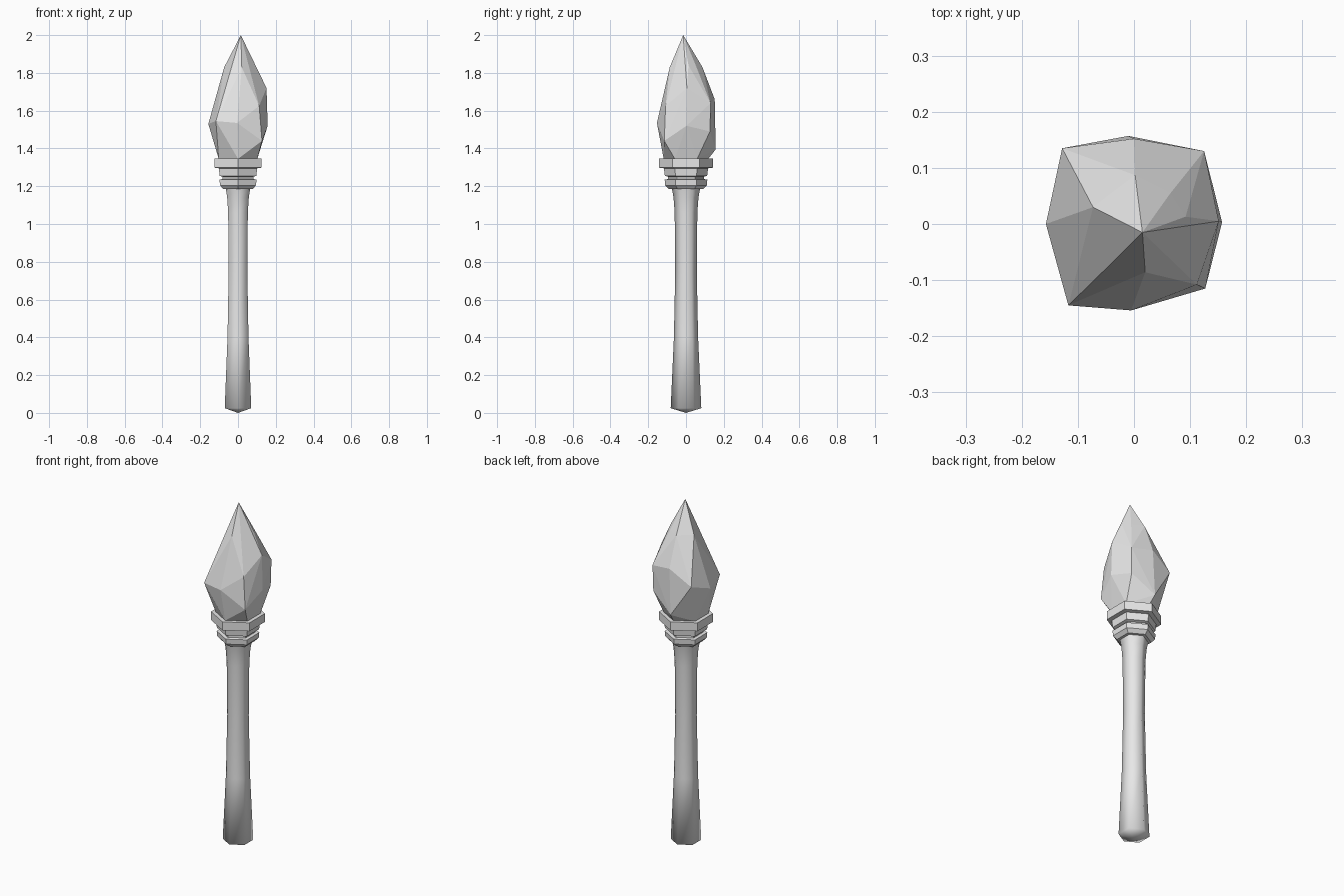
import bpy, bmesh, math

cube = bpy.data.objects.get("Cube")
if cube:
    bpy.data.objects.remove(cube, do_unlink=True)

grey = bpy.data.materials.new("plain_grey")
grey.use_nodes = True
grey.diffuse_color = (0.8, 0.8, 0.8, 1)
grey.node_tree.nodes["Principled BSDF"].inputs["Base Color"].default_value = (0.8, 0.8, 0.8, 1)

SIDES = 6


def finish(name, bm, smooth=False):
    bmesh.ops.recalc_face_normals(bm, faces=bm.faces)
    for face in bm.faces:
        face.smooth = smooth
    mesh = bpy.data.meshes.new(name)
    bm.to_mesh(mesh)
    bm.free()
    mesh.materials.append(grey)
    obj = bpy.data.objects.new(name, mesh)
    bpy.context.collection.objects.link(obj)
    return obj


def ring_points(radius, z):
    # Six-sided ring with corners on the y axis
    angles = [math.pi / 2 + math.tau * i / SIDES for i in range(SIDES)]
    return [(radius * math.cos(a), radius * math.sin(a), z) for a in angles]


def turned(name, profile, smooth=False):
    # Revolve (radius, height) pairs; zero radius closes an end at a point
    bm = bmesh.new()
    rings = []
    for r, z in profile:
        points = ring_points(r, z) if r else [(0, 0, z)]
        rings.append([bm.verts.new(p) for p in points])
    for low, high in zip(rings, rings[1:]):
        for i in range(SIDES):
            j = (i + 1) % SIDES
            corners = [low[i % len(low)], low[j % len(low)],
                       high[j % len(high)], high[i % len(high)]]
            bm.faces.new(list(dict.fromkeys(corners)))
    return finish(name, bm, smooth)


# Flared handle with a shallow pointed foot
turned("handle", [(0, 0), (0.081, 0.025), (0.064, 0.4), (0.057, 0.75),
                  (0.06, 1.06), (0.066, 1.14), (0.075, 1.19)], smooth=True)

# Stepped collar
turned("collar", [(0, 1.18), (0.09, 1.185), (0.11, 1.205), (0.113, 1.235),
                  (0.094, 1.238), (0.094, 1.25), (0.112, 1.255), (0.117, 1.295),
                  (0.143, 1.298), (0.143, 1.347), (0, 1.347)])

# Faceted flame: a hull around a few chosen corner points
flame_points = [
    (0.015, -0.015, 2.0),
    # upper corners
    (-0.073, 0.03, 1.83), (0.002, 0.087, 1.83), (0.065, 0.055, 1.832),
    (0.092, 0.013, 1.84), (0.02, -0.086, 1.83), (-0.03, -0.06, 1.845),
    # widest corners
    (-0.117, -0.145, 1.545), (-0.005, -0.154, 1.535), (0.112, -0.108, 1.625),
    (0.151, 0.005, 1.72), (0.157, 0.003, 1.52), (0.125, 0.13, 1.64),
    (0.0, 0.152, 1.66), (-0.128, 0.135, 1.58), (-0.157, 0.0, 1.53),
    # lower corners
    (0.127, -0.115, 1.44), (0.122, 0.127, 1.49), (-0.01, 0.157, 1.395),
]
bm = bmesh.new()
for p in flame_points + ring_points(0.118, 1.345):
    bm.verts.new(p)
hull = bmesh.ops.convex_hull(bm, input=bm.verts)
unused = [g for g in hull["geom_interior"] if isinstance(g, bmesh.types.BMVert)]
bmesh.ops.delete(bm, geom=unused, context="VERTS")
finish("flame", bm)
